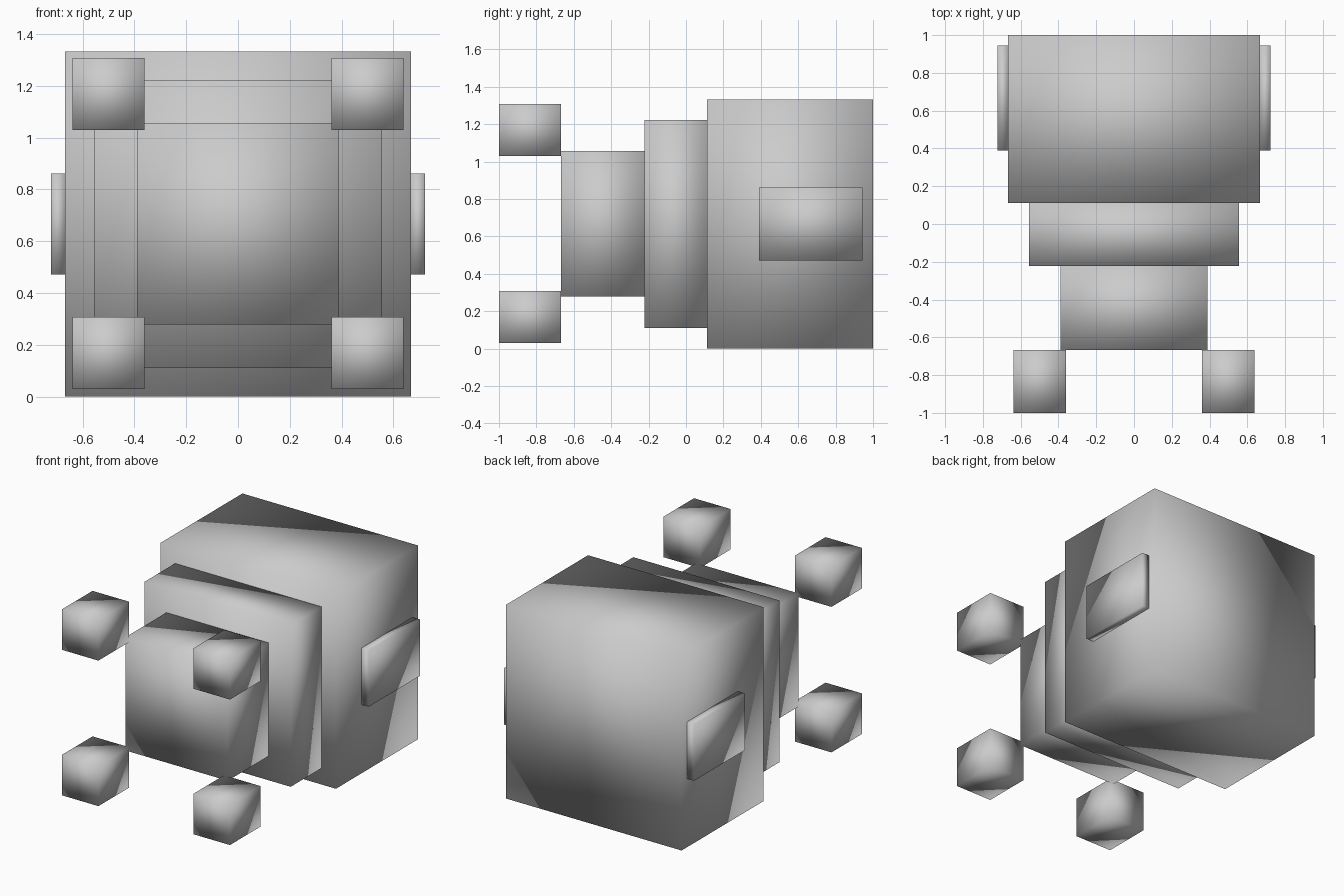
import bpy

if "Cube" in bpy.data.objects:
    bpy.data.objects.remove(bpy.data.objects["Cube"])


def box(name, x, y, z):
    """Axis-aligned smooth-shaded box from (min, max) ranges."""
    ranges = (x, y, z)
    bpy.ops.mesh.primitive_cube_add(size=1, location=[(a + b) / 2 for a, b in ranges])
    ob = bpy.context.object
    ob.name = name
    ob.scale = [b - a for a, b in ranges]
    bpy.ops.object.transform_apply(location=False, rotation=False, scale=True)
    bpy.ops.object.shade_smooth()
    return ob


# Stepped body, from the large rear block to the small front block
box("rear_body", (-0.667, 0.667), (0.111, 1.0), (0.0, 1.333))
box("middle_body", (-0.556, 0.556), (-0.222, 0.111), (0.111, 1.222))
box("front_body", (-0.389, 0.389), (-0.667, -0.222), (0.278, 1.056))

for side, s in (("left", -1), ("right", 1)):
    # Thin plate on each flank
    box(f"{side}_side_plate", sorted((s * 0.667, s * 0.722)), (0.389, 0.944), (0.472, 0.861))
    # Floating blocks at the front corners
    for level, z in (("lower", 0.03), ("upper", 1.03)):
        box(f"{side}_{level}_front_block", sorted((s * 0.361, s * 0.639)),
            (-1.0, -0.667), (z, z + 0.278))
